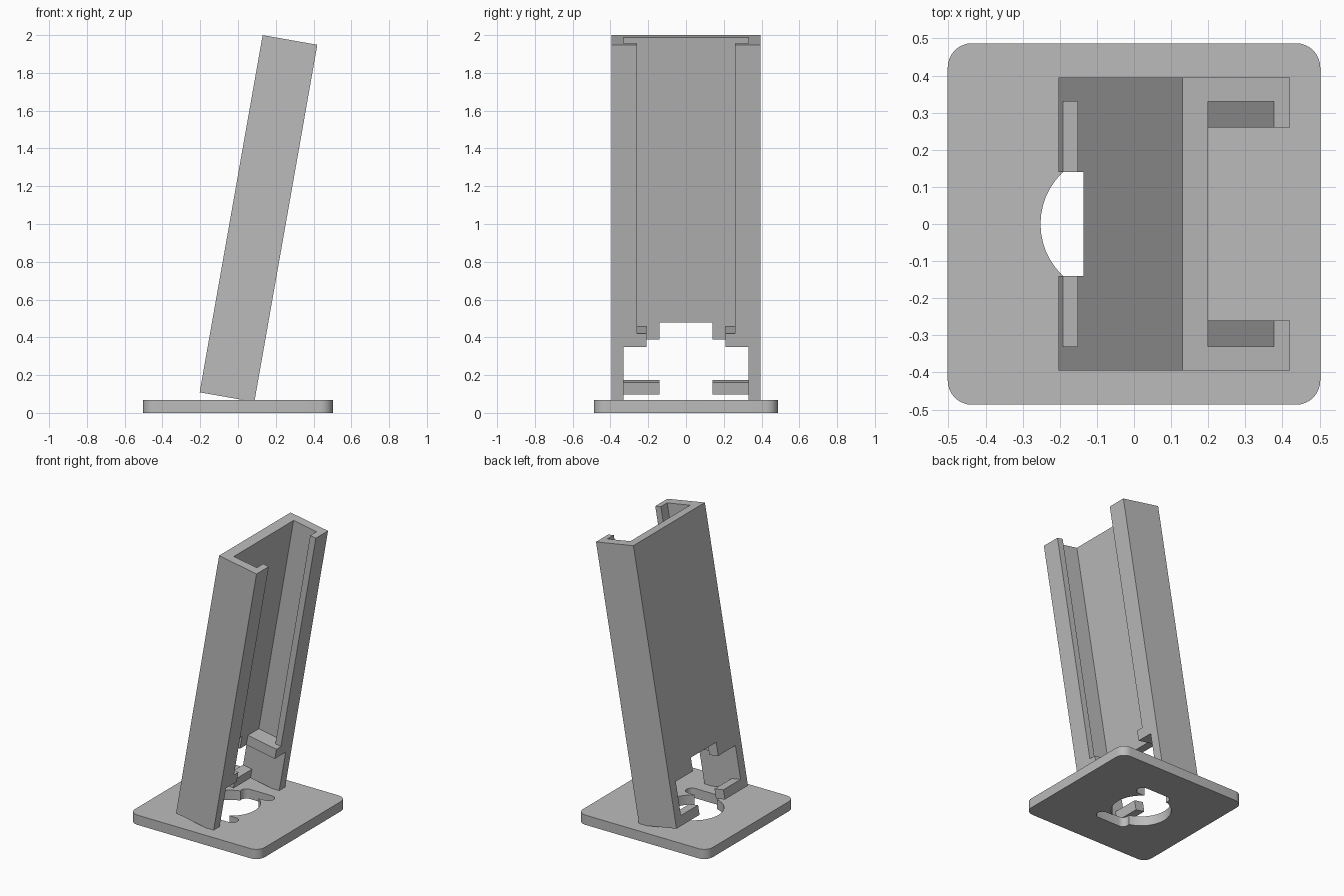
import bpy, bmesh, math
from mathutils import Matrix, Vector

if "Cube" in bpy.data.objects:
    bpy.data.objects.remove(bpy.data.objects["Cube"])

grey = bpy.data.materials.new("plain grey")
grey.diffuse_color = (0.5, 0.5, 0.5, 1)
grey.use_nodes = True
grey.node_tree.nodes["Principled BSDF"].inputs["Base Color"].default_value = grey.diffuse_color


def finish(name, bm):
    bmesh.ops.recalc_face_normals(bm, faces=bm.faces)
    mesh = bpy.data.meshes.new(name)
    bm.to_mesh(mesh)
    bm.free()
    obj = bpy.data.objects.new(name, mesh)
    bpy.context.collection.objects.link(obj)
    mesh.materials.append(grey)
    return obj


def prism(name, outline, z0, z1):
    bm = bmesh.new()
    face = bm.faces.new([bm.verts.new((x, y, z0)) for x, y in outline])
    top = bmesh.ops.extrude_face_region(bm, geom=[face])["geom"]
    bmesh.ops.translate(bm, vec=(0, 0, z1 - z0),
                        verts=[g for g in top if isinstance(g, bmesh.types.BMVert)])
    return finish(name, bm)


def rounded(cx, cy, hx, hy, r, steps):
    """Outline of a rectangle with rounded corners."""
    pts = []
    for q, (sx, sy) in enumerate(((1, 1), (-1, 1), (-1, -1), (1, -1))):
        for i in range(steps + 1):
            a = math.pi / 2 * (q + i / steps)
            p = (round(cx + sx * (hx - r) + r * math.cos(a), 5),
                 round(cy + sy * (hy - r) + r * math.sin(a), 5))
            if p not in pts:
                pts.append(p)
    return pts


# Base plate with a round hole and two flanking slots
base = prism("base_plate", rounded(0, 0, 0.502, 0.487, 0.065, 8), 0, 0.068)
outlines = [rounded(-0.06, 0, 0.192, 0.192, 0.192, 12)]
outlines += [rounded(0.01, s * 0.2, 0.125, 0.04, 0.04, 6) for s in (1, -1)]
bpy.context.view_layer.objects.active = base
for outline in outlines:
    cutter = prism("hole_cutter", outline, -0.1, 0.2)
    cutter.hide_render = True
    mod = base.modifiers.new("hole", "BOOLEAN")
    mod.operation, mod.solver, mod.object = "DIFFERENCE", "EXACT", cutter
    bpy.ops.object.modifier_apply(modifier=mod.name)
    bpy.data.objects.remove(cutter)
base.select_set(True)
bpy.ops.object.shade_smooth_by_angle(angle=math.radians(30))

# Leaning sleeve: blocks on a grid of depth (u), width (y) and length (v)
U = [0, 0.07, 0.25, 0.294]
Y = [-0.395, -0.33, -0.26, -0.21, -0.14, 0.14, 0.21, 0.26, 0.33, 0.395]
V = [0, 0.066, 0.296, 0.367, 0.388, 1.92]


def solid(i, j, k):
    if not (0 <= i < 3 and 0 <= j < 9 and 0 <= k < 5):
        return False
    y = abs(Y[j] + Y[j + 1]) / 2
    if y > 0.33:                      # side walls
        return True
    if k == 1:                        # open gap near the foot
        return False
    if i == 0:                        # back wall, foot tabs and centre notch
        return k == 4 or y > 0.14
    if k == 2:                        # resting shelves
        return y > 0.21
    return i == 2 and k > 2 and y > 0.26   # front lips


bm = bmesh.new()
for i in range(3):
    for j in range(9):
        for k in range(5):
            if not solid(i, j, k):
                continue
            for axis in range(3):
                for side in (0, 1):
                    n = [i, j, k]
                    n[axis] += 2 * side - 1
                    if solid(*n):
                        continue
                    quad = []
                    for a, b in ((0, 0), (1, 0), (1, 1), (0, 1)):
                        c = [i, j, k]
                        c[axis] += side
                        c[(axis + 1) % 3] += a
                        c[(axis + 2) % 3] += b
                        quad.append(bm.verts.new((U[c[0]], Y[c[1]], V[c[2]])))
                    bm.faces.new(quad)
bmesh.ops.remove_doubles(bm, verts=bm.verts, dist=1e-5)
bmesh.ops.recalc_face_normals(bm, faces=bm.faces)
bmesh.ops.dissolve_limit(bm, angle_limit=0.01, verts=bm.verts, edges=bm.edges)
sleeve = finish("leaning_sleeve", bm)
sleeve.data.transform(Matrix.Translation(Vector((-0.203, 0, 0.109)))
                      @ Matrix.Rotation(math.radians(10), 4, "Y"))
